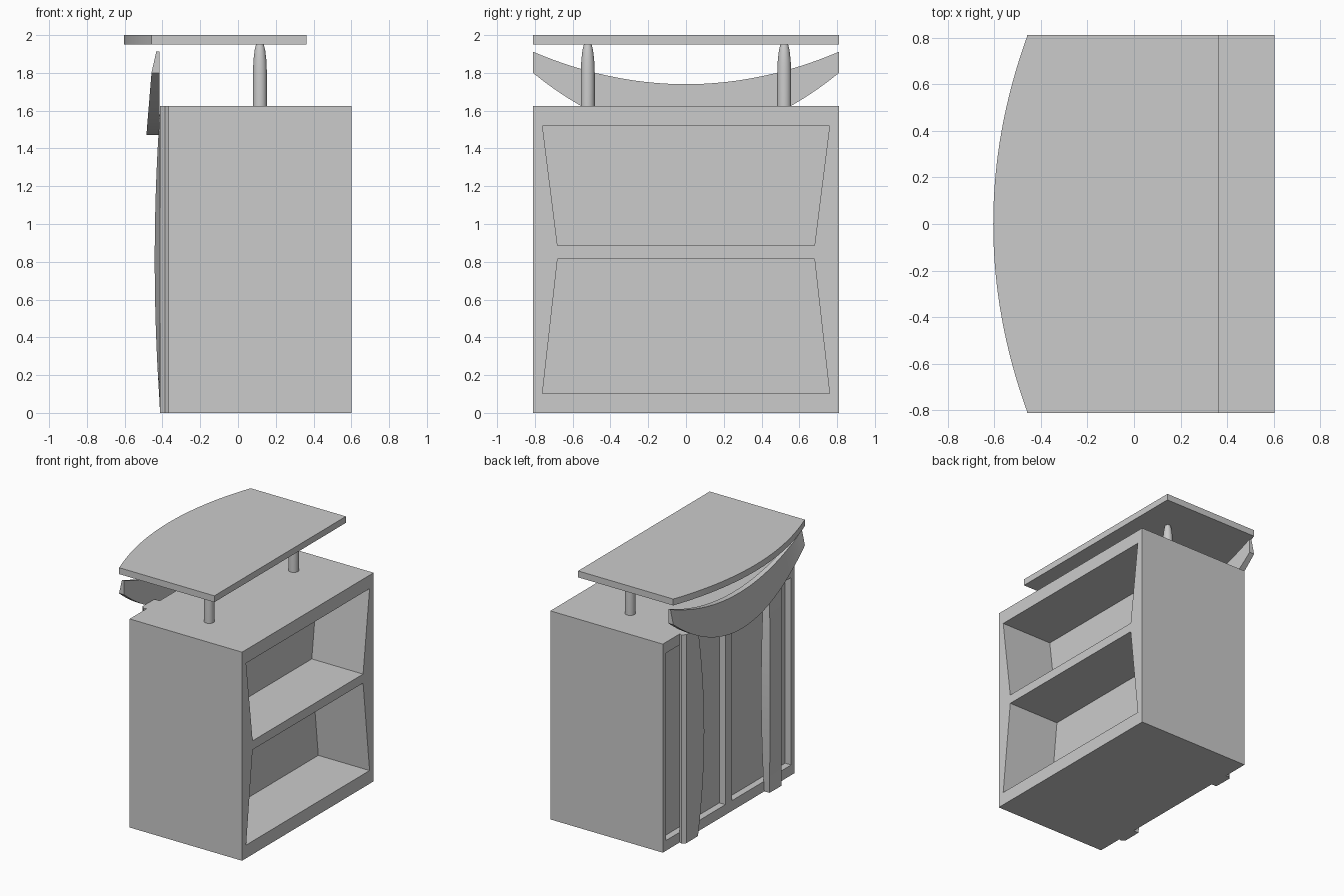
import bpy, bmesh, math

if "Cube" in bpy.data.objects:
    bpy.data.objects.remove(bpy.data.objects["Cube"])


def mesh_object(name, verts, faces, smooth=False):
    me = bpy.data.meshes.new(name)
    me.from_pydata(verts, [], faces)
    bm = bmesh.new()
    bm.from_mesh(me)
    bmesh.ops.recalc_face_normals(bm, faces=bm.faces)
    bm.to_mesh(me)
    bm.free()
    ob = bpy.data.objects.new(name, me)
    bpy.context.collection.objects.link(ob)
    if smooth:
        bpy.ops.object.select_all(action='DESELECT')
        bpy.context.view_layer.objects.active = ob
        ob.select_set(True)
        bpy.ops.object.shade_smooth_by_angle(angle=math.radians(30))
    return ob


def loft(name, rings, smooth=True):
    """Join equal-sized point rings into a capped solid."""
    n, m = len(rings[0]), len(rings)
    verts = [p for r in rings for p in r]
    faces = [(i * n + j, i * n + (j + 1) % n, (i + 1) * n + (j + 1) % n, (i + 1) * n + j)
             for i in range(m - 1) for j in range(n)]
    faces += [tuple(range(n)), tuple(range((m - 1) * n, m * n))]
    return mesh_object(name, verts, faces, smooth)


def prism_x(name, outline, x0, x1):
    """Extrude a (y, z) outline along x."""
    return loft(name, [[(x, y, z) for y, z in outline] for x in (x0, x1)], False)


# Cabinet body
BACK, FRONT, HALF, H = -0.367, 0.602, 0.81, 1.625
body = prism_x("cabinet_body", [(-HALF, 0), (HALF, 0), (HALF, H), (-HALF, H)], BACK, FRONT)

# Two tapered shelf openings and two recessed panels
cutters = [
    prism_x("upper_shelf_cutter", [(-.76, 1.52), (.76, 1.52), (.68, .885), (-.68, .885)], .16, .7),
    prism_x("lower_shelf_cutter", [(-.68, .815), (.68, .815), (.76, .103), (-.76, .103)], .16, .7),
]
for s in (-1, 1):
    cutters.append(prism_x("panel_cutter", [(s * .04, .08), (s * .77, .08), (s * .77, 1.54), (s * .04, 1.54)],
                           -.5, BACK + .052))
for c in cutters:
    c.hide_render = True
    mod = body.modifiers.new("cut", 'BOOLEAN')
    mod.object = c
    mod.operation = 'DIFFERENCE'
    mod.solver = 'EXACT'
    bpy.context.view_layer.objects.active = body
    bpy.ops.object.modifier_apply(modifier=mod.name)
    bpy.data.objects.remove(c)

# Bowed vertical ribs on the customer side
for s, side in ((-1, "right"), (1, "left")):
    rings = []
    for i in range(25):
        z = H * i / 24
        b = 1 - (2 * i / 24 - 1) ** 2
        rings.append([(BACK + .003, s * .60, z), (-.387, s * .61, z), (-.413, s * .585, z),
                      (-.411 - .03 * b, s * (.44 - .035 * b), z), (BACK + .003, s * (.44 - .035 * b), z)])
    loft(side + "_rib", rings)

# Sagging wedge-shaped band across the ribs
rings = []
for i in range(33):
    t = 2 * i / 32 - 1
    y, q = HALF * t, t * t
    lo, hi = 1.47 + .33 * q, 1.74 + .172 * q
    rings.append([(-.416, y, lo), (-.485 + .027 * q, y, lo), (-.46 + .027 * q, y, hi), (-.416, y, hi)])
loft("curved_band", rings)

# Support posts with rounded tips
profile = [(.037, H - .005), (.037, 1.80), (.034, 1.87), (.028, 1.92), (.022, 1.945), (.02, 1.952)]
for s, side in ((-1, "right"), (1, "left")):
    loft(side + "_post", [[(.116 + r * math.cos(a * math.pi / 12), s * .52 + r * math.sin(a * math.pi / 12), z)
                           for a in range(24)] for r, z in profile])

# Counter top with a bowed edge
outline = [(.363, -HALF), (.363, HALF)]
for i in range(33):
    t = 1 - 2 * i / 32
    outline.append((-.604 + .147 * t * t, HALF * t))
loft("counter_top", [[(x, y, z) for x, y in outline] for z in (1.95, 2.0)])
